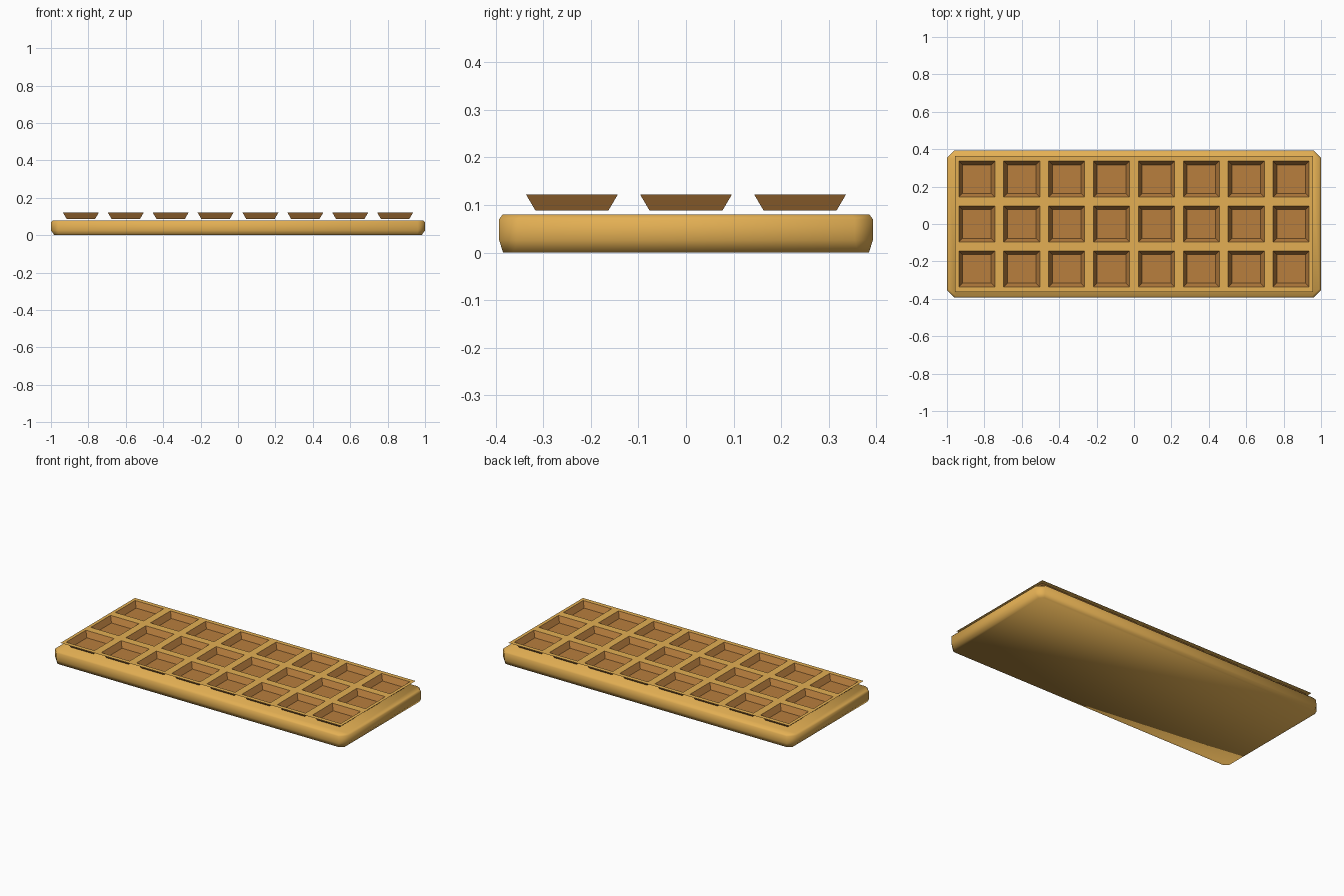
import bpy, bmesh

if "Cube" in bpy.data.objects:
    bpy.data.objects.remove(bpy.data.objects["Cube"])


def material(name, rgb):
    m = bpy.data.materials.new(name)
    m.use_nodes = True
    m.diffuse_color = (*rgb, 1)
    m.node_tree.nodes["Principled BSDF"].inputs["Base Color"].default_value = (*rgb, 1)
    return m


def add_object(name, bm, mats):
    mesh = bpy.data.meshes.new(name)
    bm.to_mesh(mesh)
    bm.free()
    for m in mats:
        mesh.materials.append(m)
    obj = bpy.data.objects.new(name, mesh)
    bpy.context.collection.objects.link(obj)
    return obj


golden = material("golden biscuit", (0.77, 0.43, 0.087))
toasted = material("toasted brown", (0.48, 0.21, 0.048))

# Base slab: stacked rings of a rectangle with clipped corners
HALF_X, HALF_Y = 1.0, 0.393


def ring(bm, z, inset_x, inset_y, clip):
    x, y = HALF_X - inset_x, HALF_Y - inset_y
    outline = [(x, y - clip), (x - clip, y), (clip - x, y), (-x, y - clip),
               (-x, clip - y), (clip - x, -y), (x - clip, -y), (x, clip - y)]
    return [bm.verts.new((px, py, z)) for px, py in outline]


bm = bmesh.new()
levels = [(0, 0.018, 0.008, 0.022), (0.026, 0, 0, 0.038),
          (0.07, 0, 0, 0.038), (0.08, 0.01, 0.007, 0.038)]
rings = [ring(bm, *level) for level in levels]
for low, high in zip(rings, rings[1:]):
    for i in range(len(low)):
        j = (i + 1) % len(low)
        bm.faces.new((low[i], low[j], high[j], high[i]))
bm.faces.new(rings[0][::-1])
bm.faces.new(rings[-1])
for f in bm.faces:
    f.smooth = True
add_object("base_slab", bm, [golden])

# Waffle sheet: uneven grid whose odd cells sink into tapered pockets
COLS, ROWS, PITCH, POCKET = 8, 3, 0.24, 0.193
SHEET_Z, DEPTH, TAPER = 0.122, 0.034, 0.02


def cut_lines(count, half):
    lines = [-half]
    for i in range(count):
        centre = (i - (count - 1) / 2) * PITCH
        lines += [centre - POCKET / 2, centre + POCKET / 2]
    return lines + [half]


xs, ys = cut_lines(COLS, 0.957), cut_lines(ROWS, 0.363)
bm = bmesh.new()
grid = [[bm.verts.new((x, y, SHEET_Z)) for y in ys] for x in xs]
pockets = []
for i in range(len(xs) - 1):
    for j in range(len(ys) - 1):
        face = bm.faces.new((grid[i][j], grid[i + 1][j], grid[i + 1][j + 1], grid[i][j + 1]))
        if i % 2 and j % 2:
            pockets.append(face)
bm.normal_update()
walls = bmesh.ops.inset_individual(bm, faces=pockets, thickness=TAPER, depth=-DEPTH,
                                   use_even_offset=True)["faces"]
for f in pockets + walls:
    f.material_index = 1
add_object("waffle_sheet", bm, [golden, toasted])
